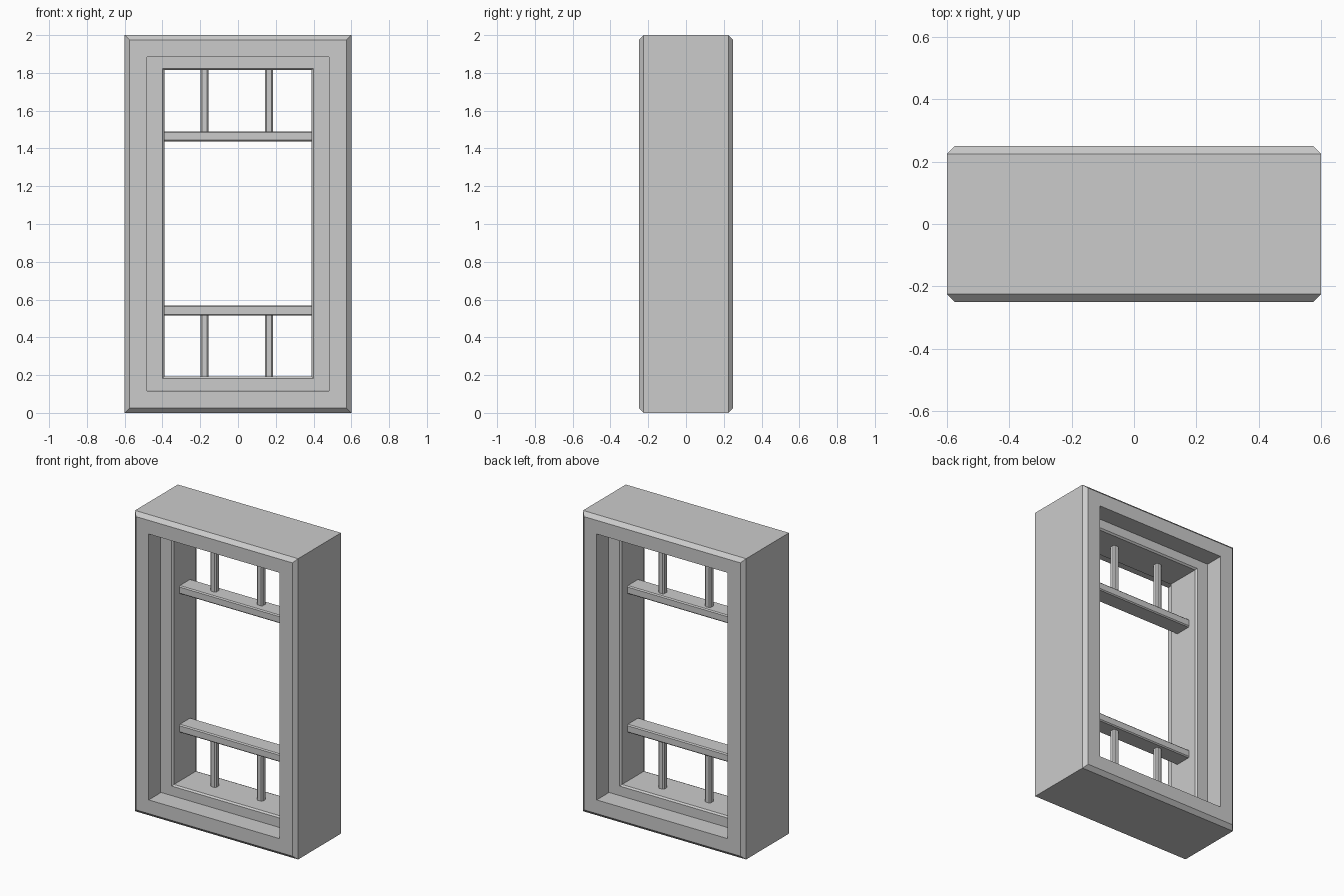
import bpy, bmesh

if "Cube" in bpy.data.objects:
    bpy.data.objects.remove(bpy.data.objects["Cube"])


def finish(name, bm):
    bmesh.ops.recalc_face_normals(bm, faces=bm.faces)
    mesh = bpy.data.meshes.new(name)
    bm.to_mesh(mesh)
    bm.free()
    obj = bpy.data.objects.new(name, mesh)
    bpy.context.collection.objects.link(obj)
    return obj


def frame(name, profile, cz):
    """Sweep a closed profile of (half width, half height, y) around a rectangle."""
    bm = bmesh.new()
    loops = [[bm.verts.new((sx * hx, y, cz + sz * hz)) for hx, hz, y in profile]
             for sx, sz in ((-1, -1), (1, -1), (1, 1), (-1, 1))]
    n = len(profile)
    for i in range(4):
        a, b = loops[i], loops[(i + 1) % 4]
        for j in range(n):
            k = (j + 1) % n
            bm.faces.new((a[j], a[k], b[k], b[j]))
    return finish(name, bm)


def bar(name, lo, hi, bevel, axis):
    """Box between two corners with the edges along one axis chamfered."""
    bm = bmesh.new()
    bmesh.ops.create_cube(bm, size=1)
    for v in bm.verts:
        v.co = [l + (c + 0.5) * (h - l) for l, h, c in zip(lo, hi, v.co)]
    edges = [e for e in bm.edges
             if abs(e.verts[0].co[axis] - e.verts[1].co[axis]) > 1e-4]
    bmesh.ops.bevel(bm, geom=edges, offset=bevel, segments=1,
                    affect='EDGES', profile=0.5)
    return finish(name, bm)


# Outer casing, chamfered around its front and back
frame("outer_frame", [
    (0.575, 0.975, -0.25), (0.6, 1.0, -0.225), (0.6, 1.0, 0.225),
    (0.575, 0.975, 0.25), (0.482, 0.884, 0.25), (0.482, 0.884, -0.25)], 1.0)

# Recessed inner frame with small chamfers on the opening
frame("inner_frame", [
    (0.482, 0.884, -0.125), (0.482, 0.884, 0.125), (0.40, 0.821, 0.125),
    (0.39, 0.811, 0.115), (0.39, 0.811, -0.115), (0.40, 0.821, -0.125)], 1.003)

# Horizontal rails, and two short muntins beyond each of them
for side, rail, post in (("upper", (1.437, 1.491), (1.485, 1.816)),
                         ("lower", (0.515, 0.569), (0.19, 0.52))):
    bar(side + "_rail", (-0.392, -0.06, rail[0]), (0.392, 0.06, rail[1]), 0.007, 0)
    for hand, x in (("left", -0.178), ("right", 0.164)):
        bar(f"{side}_{hand}_muntin", (x - 0.021, -0.011, post[0]),
            (x + 0.021, 0.031, post[1]), 0.008, 2)
